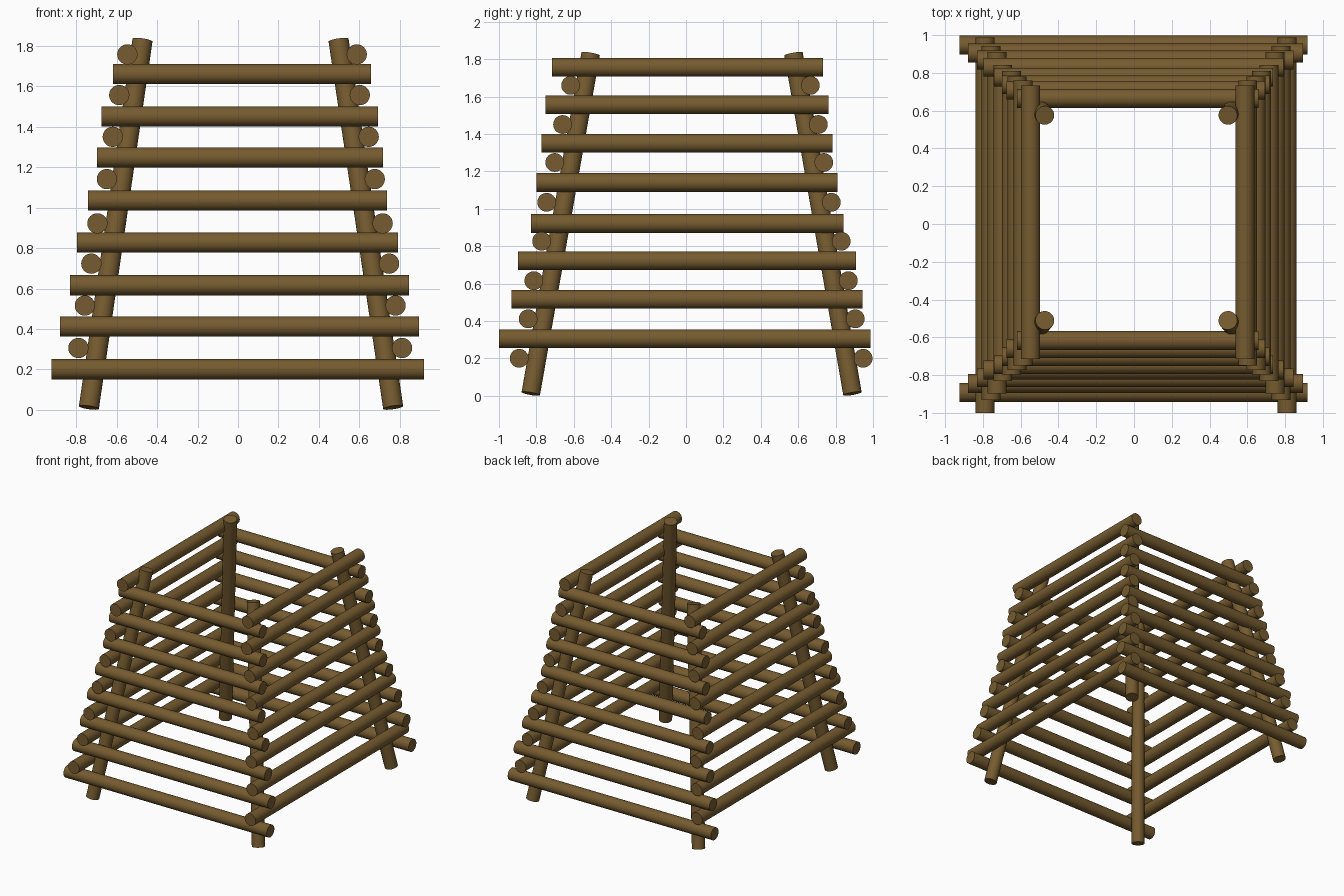
import bpy, math
from mathutils import Vector

wood = bpy.data.materials.new("brown wood")
wood.diffuse_color = (0.18, 0.105, 0.029, 1)
R = 0.05


def log(name, a, b):
    """Round log running from point a to point b."""
    a, b = Vector(a), Vector(b)
    d = b - a
    bpy.ops.mesh.primitive_cylinder_add(vertices=32, radius=R, depth=d.length,
                                        location=(a + b) / 2)
    ob = bpy.context.object
    ob.name = name
    ob.rotation_euler = d.to_track_quat('Z', 'Y').to_euler()
    ob.data.materials.append(wood)
    bpy.ops.object.shade_smooth_by_angle(angle=math.radians(40))


# Four leaning corner posts
for side, xb, xt in (("left", -0.737, -0.472), ("right", 0.767, 0.497)):
    for end, yb, yt in (("front", -0.83, -0.51), ("back", 0.89, 0.575)):
        log(f"{end}_{side}_post", (xb, yb, 0.012), (xt, yt, 1.828))

# Front and back rails: z, x start, x end, front y, back y
for i, (z, x0, x1, yf, yb) in enumerate((
        (0.201, -0.923, 0.919, -0.892, 0.947),
        (0.412, -0.880, 0.895, -0.844, 0.905),
        (0.616, -0.830, 0.845, -0.814, 0.868),
        (0.827, -0.796, 0.791, -0.772, 0.830),
        (1.035, -0.742, 0.737, -0.745, 0.777),
        (1.248, -0.698, 0.717, -0.702, 0.737),
        (1.451, -0.675, 0.693, -0.660, 0.708),
        (1.660, -0.619, 0.658, -0.617, 0.665))):
    log(f"front_rail_{i + 1}", (x0, yf, z), (x1, yf, z))
    log(f"back_rail_{i + 1}", (x0, yb, z), (x1, yb, z))

# Left and right rails: z, y start, y end, left x, right x
for i, (z, y0, y1, xl, xr) in enumerate((
        (0.306, -1.000, 0.987, -0.789, 0.811),
        (0.516, -0.932, 0.943, -0.757, 0.779),
        (0.723, -0.897, 0.910, -0.725, 0.747),
        (0.922, -0.830, 0.841, -0.695, 0.715),
        (1.141, -0.798, 0.809, -0.648, 0.676),
        (1.350, -0.772, 0.782, -0.619, 0.646),
        (1.556, -0.750, 0.761, -0.587, 0.602),
        (1.757, -0.716, 0.733, -0.547, 0.587))):
    log(f"left_rail_{i + 1}", (xl, y0, z), (xl, y1, z))
    log(f"right_rail_{i + 1}", (xr, y0, z), (xr, y1, z))
